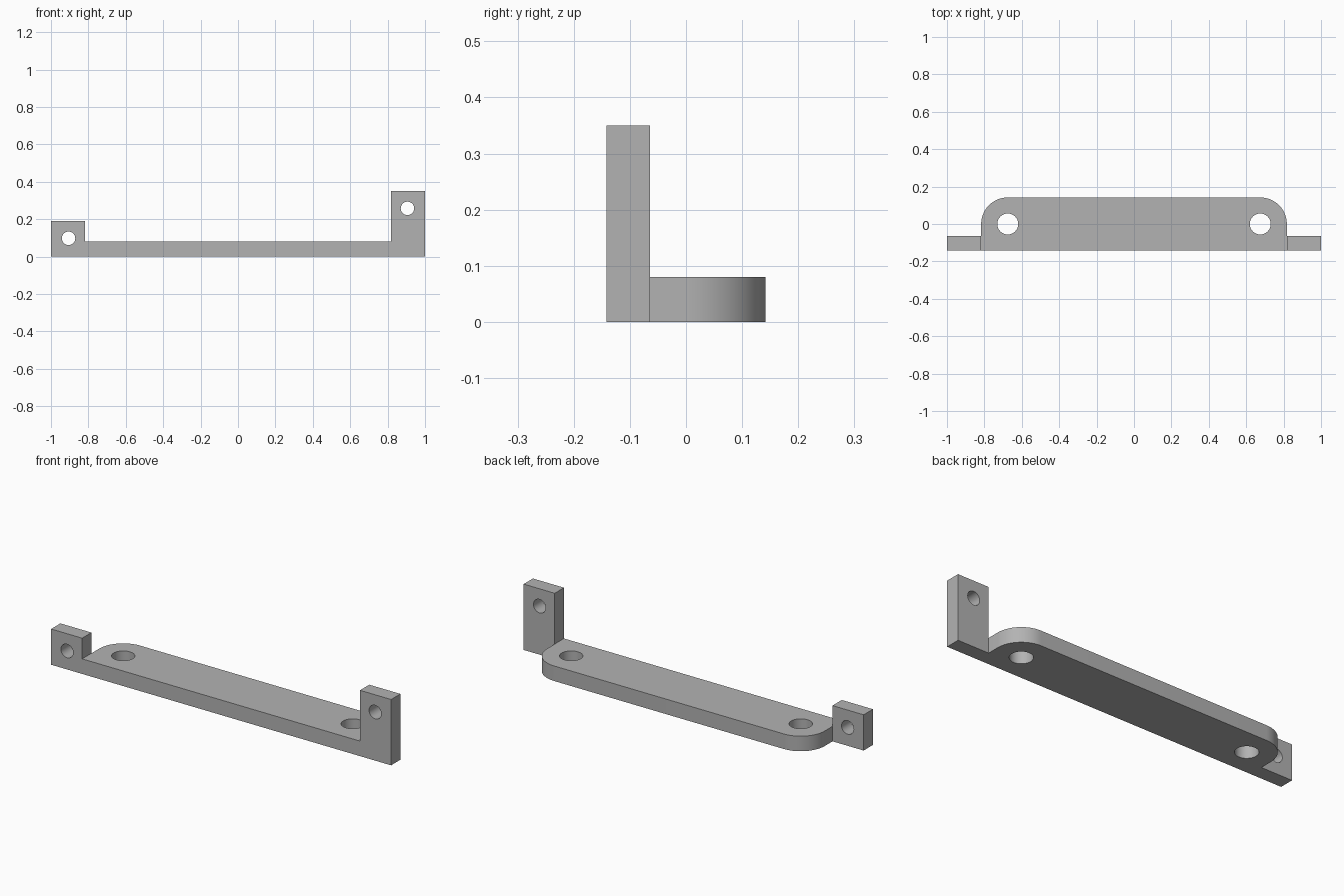
import bpy, bmesh, math
from mathutils import Vector

cube = bpy.data.objects.get("Cube")
if cube:
    bpy.data.objects.remove(cube, do_unlink=True)

HALF_DEPTH = 0.142     # also the radius of the rounded rear corners
PLATE_END = 0.817
PLATE_TOP = 0.08
TAB_BACK = -0.064
HOLE_X = PLATE_END - HALF_DEPTH

grey = bpy.data.materials.new("plain grey")
grey.use_nodes = True
grey.diffuse_color = (0.45, 0.45, 0.45, 1)
grey.node_tree.nodes["Principled BSDF"].inputs["Base Color"].default_value = grey.diffuse_color


def prism(name, points, direction):
    """Extrude a planar outline along a direction."""
    bm = bmesh.new()
    face = bm.faces.new([bm.verts.new(p) for p in points])
    result = bmesh.ops.extrude_face_region(bm, geom=[face])
    moved = [v for v in result["geom"] if isinstance(v, bmesh.types.BMVert)]
    bmesh.ops.translate(bm, verts=moved, vec=Vector(direction))
    bmesh.ops.recalc_face_normals(bm, faces=bm.faces)
    mesh = bpy.data.meshes.new(name)
    bm.to_mesh(mesh)
    bm.free()
    mesh.materials.append(grey)
    obj = bpy.data.objects.new(name, mesh)
    bpy.context.collection.objects.link(obj)
    return obj


def arc(cx, cy, radius, start, end, steps):
    angles = [math.radians(start + (end - start) * i / steps) for i in range(steps + 1)]
    return [(cx + radius * math.cos(a), cy + radius * math.sin(a)) for a in angles]


def combine(target, other, operation):
    """Apply a boolean and discard the helper object."""
    mod = target.modifiers.new(operation.title(), "BOOLEAN")
    mod.operation, mod.solver, mod.object = operation, "EXACT", other
    bpy.context.view_layer.objects.active = target
    bpy.ops.object.modifier_apply(modifier=mod.name)
    bpy.data.objects.remove(other, do_unlink=True)


# Base plate with two rounded rear corners
outline = [(-PLATE_END, -HALF_DEPTH), (PLATE_END, -HALF_DEPTH)]
outline += arc(HOLE_X, 0, HALF_DEPTH, 0, 90, 24)
outline += arc(-HOLE_X, 0, HALF_DEPTH, 90, 180, 24)
bracket = prism("mounting_bracket", [(x, y, 0) for x, y in outline], (0, 0, PLATE_TOP))

# Front rail with a short right tab and a tall left tab
rail = [(-1, 0), (1, 0), (1, 0.35), (PLATE_END, 0.35), (PLATE_END, PLATE_TOP),
        (-PLATE_END, PLATE_TOP), (-PLATE_END, 0.19), (-1, 0.19)]
tabs = prism("front_rail", [(x, -HALF_DEPTH, z) for x, z in rail],
             (0, TAB_BACK + HALF_DEPTH, 0))
combine(bracket, tabs, "UNION")

# Vertical screw holes in the plate
for x in (-HOLE_X, HOLE_X):
    ring = arc(x, 0, 0.056, 0, 360, 48)[:-1]
    combine(bracket, prism("plate_hole", [(a, b, -0.1) for a, b in ring], (0, 0, 0.4)),
            "DIFFERENCE")

# Horizontal screw holes in the tabs
for x, z in ((-0.906, 0.098), (0.906, 0.258)):
    ring = arc(x, z, 0.036, 0, 360, 40)[:-1]
    combine(bracket, prism("tab_hole", [(a, -0.3, b) for a, b in ring], (0, 0.4, 0)),
            "DIFFERENCE")

# Smooth the round walls, keep hard edges
bpy.ops.object.select_all(action="DESELECT")
bracket.select_set(True)
bpy.context.view_layer.objects.active = bracket
bpy.ops.object.shade_smooth_by_angle(angle=math.radians(30))
